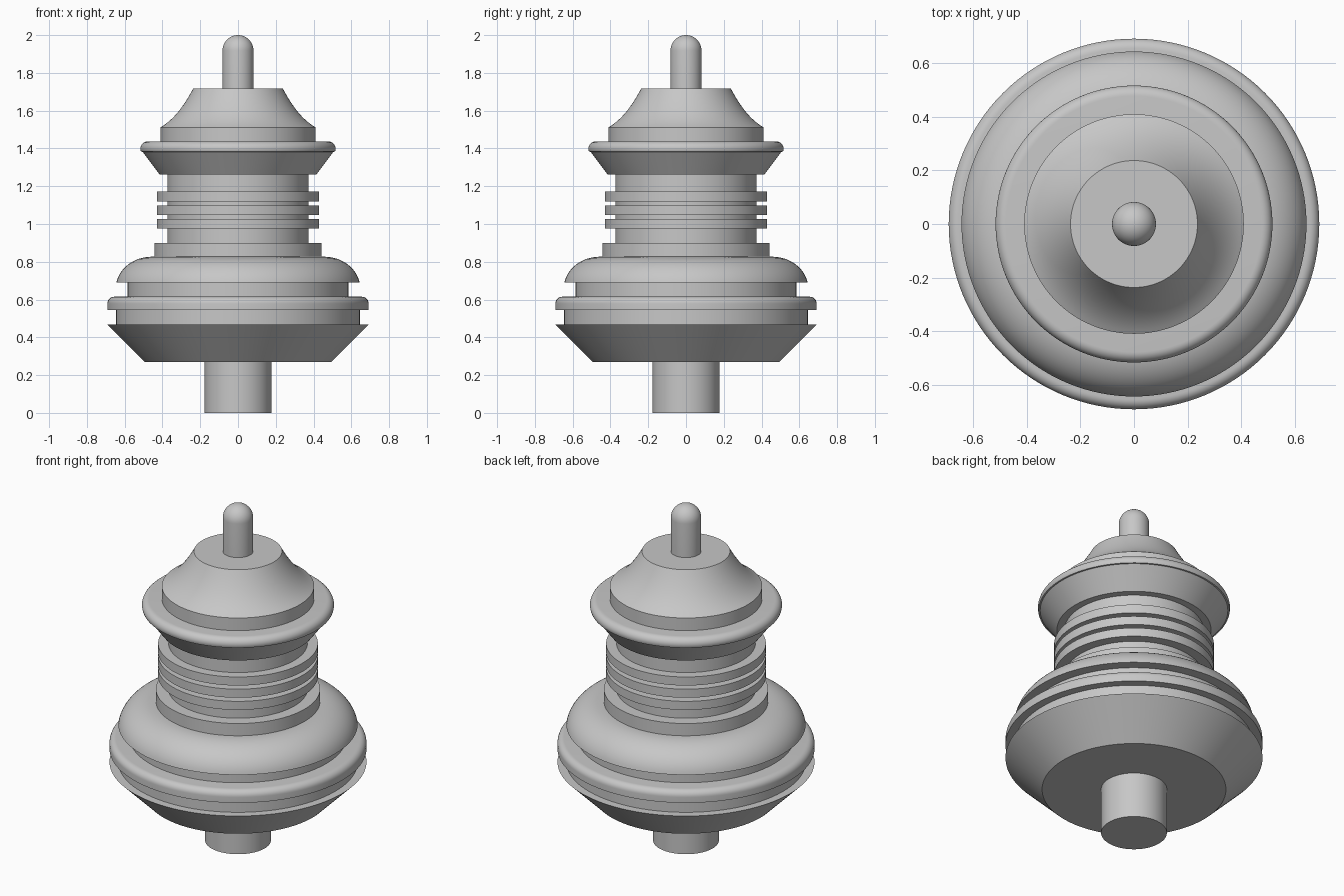
import bpy
import bmesh
import math

if "Cube" in bpy.data.objects:
    bpy.data.objects.remove(bpy.data.objects["Cube"], do_unlink=True)

SIDES = 128

grey = bpy.data.materials.new("light_grey")
grey.use_nodes = True
COLOUR = (0.57, 0.57, 0.57, 1)
grey.diffuse_color = COLOUR
grey.node_tree.nodes["Principled BSDF"].inputs["Base Color"].default_value = COLOUR


def arc(r, z, width, height, start=0, end=90, steps=8):
    """Elliptical arc of (radius, height) points around centre (r, z)."""
    angles = [math.radians(start + (end - start) * i / steps) for i in range(steps + 1)]
    return [(r + width * math.cos(a), z + height * math.sin(a)) for a in angles]


def lathe(name, profile):
    """Turn a bottom-to-top (radius, height) profile into a capped solid."""
    bm = bmesh.new()
    rings = []
    for r, z in profile:
        if r < 1e-4:
            rings.append([bm.verts.new((0, 0, z))])
            continue
        ring = []
        for i in range(SIDES):
            a = math.tau * i / SIDES
            ring.append(bm.verts.new((r * math.cos(a), r * math.sin(a), z)))
        rings.append(ring)
    for low, high in zip(rings, rings[1:]):
        for i in range(SIDES):
            j = (i + 1) % SIDES
            if len(high) == 1:
                bm.faces.new((low[i], low[j], high[0]))
            else:
                bm.faces.new((low[i], low[j], high[j], high[i]))
    bm.faces.new(rings[0][::-1])
    if len(rings[-1]) > 1:
        bm.faces.new(rings[-1])
    mesh = bpy.data.meshes.new(name)
    bm.to_mesh(mesh)
    bm.free()
    mesh.materials.append(grey)
    obj = bpy.data.objects.new(name, mesh)
    bpy.context.collection.objects.link(obj)
    bpy.ops.object.select_all(action="DESELECT")
    obj.select_set(True)
    bpy.context.view_layer.objects.active = obj
    bpy.ops.object.shade_smooth_by_angle(angle=math.radians(30))
    return obj


def disc(name, radius, bottom, top):
    return lathe(name, [(radius, bottom), (radius, top)])


# Lower shaft and flared base
disc("lower_shaft", 0.177, 0, 0.29)
lathe("base_cone", [(0.495, 0.27), (0.692, 0.467)])
disc("base_neck", 0.645, 0.46, 0.55)

# Rounded ring, drum and dome
lathe("base_ring", [(0.692, 0.545)] + arc(0.655, 0.578, 0.037, 0.037))
disc("dome_drum", 0.585, 0.6, 0.7)
lathe("dome", arc(0.455, 0.66, 0.192, 0.167, 10, 90, 14))

# Collar, core and cooling fins
disc("collar", 0.442, 0.82, 0.9)
disc("core", 0.374, 0.89, 1.27)
for i in range(3):
    bottom = 0.975 + 0.0725 * i
    disc(f"fin_{i + 1}", 0.43, bottom, bottom + 0.051)

# Upper flange with rounded rim
lathe("upper_flange", [(0.415, 1.262), (0.505, 1.382)]
      + arc(0.478, 1.399, 0.039, 0.038, -25, 90, 10))
disc("bell_base", 0.41, 1.43, 1.512)

# Concave bell and domed pin
bell = [(0.408 - 0.171 * math.sin(a), 1.512 + 0.206 * (1 - math.cos(a)) ** 0.8)
        for a in [math.radians(90 * i / 12) for i in range(13)]]
lathe("bell", [(0.41 - 0.173 * t, 1.512 + 0.206 * (0.5 * t + 0.5 * t ** 2.2))
               for t in [i / 12 for i in range(13)]])
lathe("pin", [(0.082, 1.70)] + arc(0, 1.918, 0.082, 0.082, 0, 90, 12))
